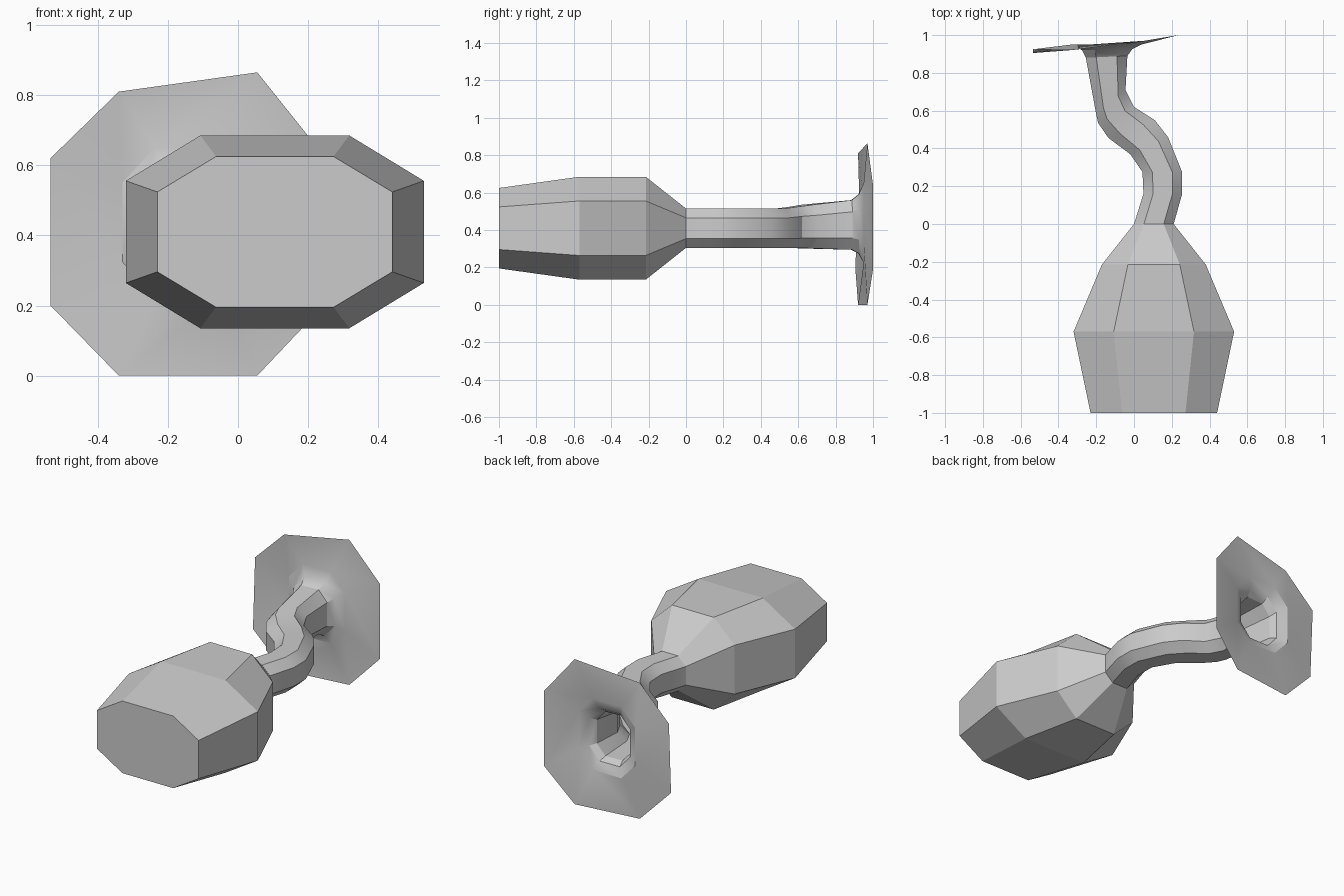
import bpy, math
from mathutils import Vector

if "Cube" in bpy.data.objects:
    bpy.data.objects.remove(bpy.data.objects["Cube"])


def ring(left, right, z0, z1, t=0.25, tz=0.235):
    """Eight-sided section between two plan points, with cut corners."""
    l, r = Vector(left), Vector(right)
    steps = [(1, tz), (1, 1 - tz), (1 - t, 1), (t, 1),
             (0, 1 - tz), (0, tz), (t, 0), (1 - t, 0)]
    return [(*l.lerp(r, u), z0 + (z1 - z0) * v) for u, v in steps]


def loft(name, rings, cap=False):
    """Skin a list of eight-point rings."""
    verts = [p for r in rings for p in r]
    faces = []
    for k in range(len(rings) - 1):
        a, b = 8 * k, 8 * k + 8
        for i in range(8):
            j = (i + 1) % 8
            faces.append((b + i, b + j, a + j, a + i))
    if cap:
        faces.append(tuple(range(8)))
    mesh = bpy.data.meshes.new(name)
    mesh.from_pydata(verts, [], faces)
    obj = bpy.data.objects.new(name, mesh)
    bpy.context.collection.objects.link(obj)
    bpy.ops.object.select_all(action='DESELECT')
    obj.select_set(True)
    bpy.context.view_layer.objects.active = obj
    bpy.ops.object.shade_smooth_by_angle(angle=math.radians(30))
    return obj


# Faceted bulb with a flat front
neck_start = ring((0, 0), (0.21, 0), 0.305, 0.515)
bulb = loft("bulb", [
    ring((-0.23, -1), (0.44, -1), 0.195, 0.625),
    ring((-0.32, -0.57), (0.53, -0.57), 0.135, 0.685),
    ring((-0.17, -0.215), (0.38, -0.215), 0.135, 0.685),
    neck_start], cap=True)
bulb.data.shade_flat()

# Curved hollow neck
neck_end = ring((-0.255, 0.88), (-0.035, 0.89), 0.295, 0.56)
loft("neck", [
    neck_start,
    ring((0.05, 0.16), (0.255, 0.16), 0.305, 0.515),
    ring((0.045, 0.275), (0.255, 0.275), 0.305, 0.515),
    ring((-0.02, 0.37), (0.18, 0.46), 0.305, 0.515),
    ring((-0.135, 0.455), (0.11, 0.55), 0.305, 0.515),
    ring((-0.19, 0.535), (0.0, 0.62), 0.305, 0.525),
    ring((-0.2, 0.58), (-0.045, 0.71), 0.302, 0.535),
    neck_end])

# Thin flared flange with an open middle
rim = [(0.235, 1, 0.19), (0.235, 1, 0.64), (0.055, 0.97, 0.865),
       (-0.34, 0.92, 0.81), (-0.535, 0.925, 0.62), (-0.535, 0.905, 0.2),
       (-0.34, 0.92, 0), (0.055, 0.97, 0)]
loft("flange", [
    neck_end,
    ring((-0.275, 0.92), (-0.01, 0.925), 0.275, 0.59),
    ring((-0.33, 0.95), (0.04, 0.95), 0.225, 0.65),
    rim])
